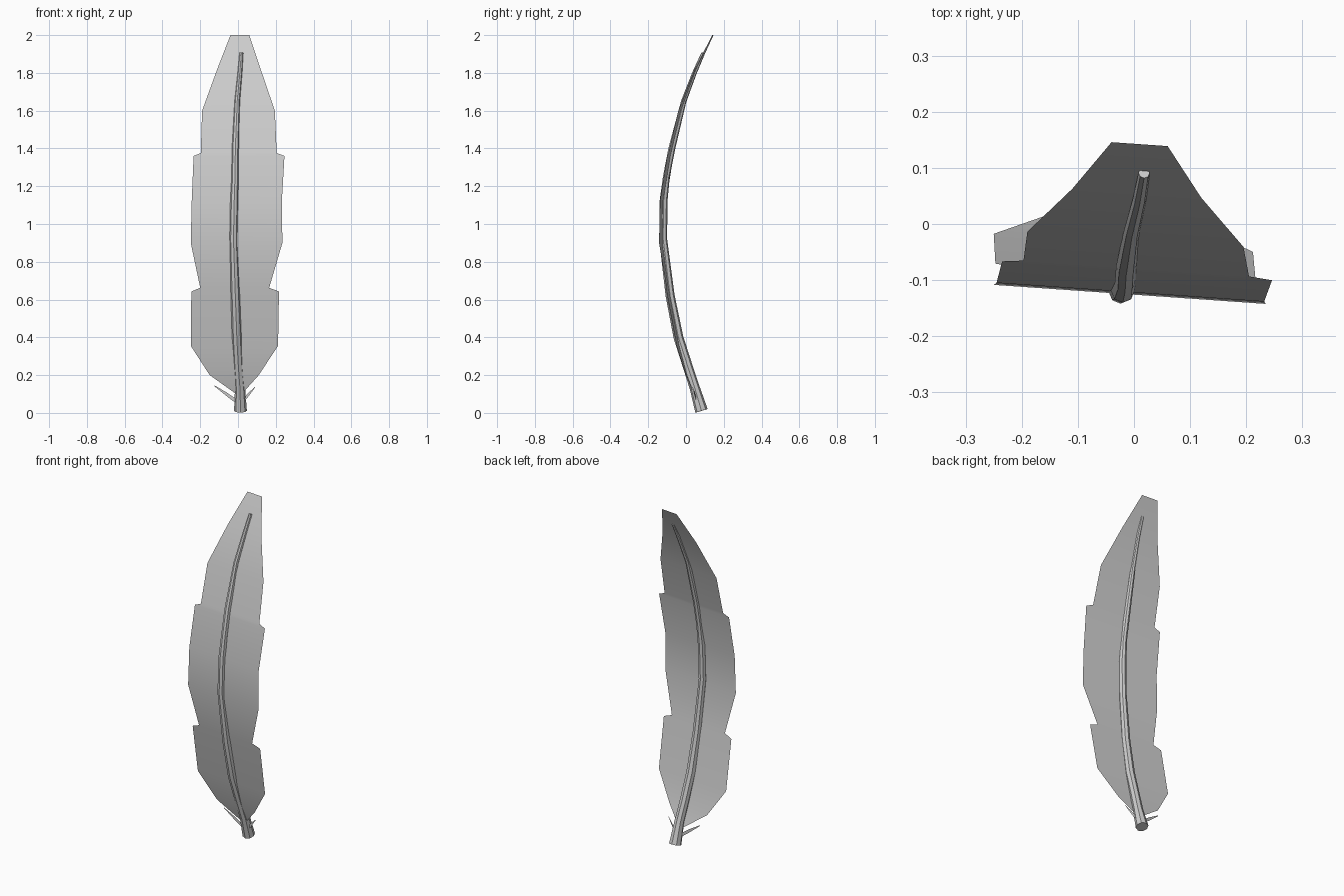
import bpy, bmesh, math
from mathutils import Vector

if "Cube" in bpy.data.objects:
    bpy.data.objects.remove(bpy.data.objects["Cube"])


def finish(bm, name):
    bmesh.ops.recalc_face_normals(bm, faces=bm.faces)
    me = bpy.data.meshes.new(name)
    bm.to_mesh(me)
    bm.free()
    ob = bpy.data.objects.new(name, me)
    bpy.context.collection.objects.link(ob)
    bpy.ops.object.select_all(action='DESELECT')
    bpy.context.view_layer.objects.active = ob
    ob.select_set(True)
    bpy.ops.object.shade_smooth_by_angle(angle=math.radians(40))
    return ob


def tube(name, path, sides=8):
    """Tapered tube through (x, y, z, radius) points, capped."""
    bm = bmesh.new()
    pts = [Vector(p[:3]) for p in path]
    rings = []
    for i, p in enumerate(pts):
        t = (pts[min(i + 1, len(pts) - 1)] - pts[max(i - 1, 0)]).normalized()
        u = (Vector((1, 0, 0)) - t * t.x).normalized()
        v = t.cross(u)
        rings.append([bm.verts.new(p + path[i][3] * (
            u * math.cos(math.tau * k / sides) + v * math.sin(math.tau * k / sides)))
            for k in range(sides)])
    for a, b in zip(rings, rings[1:]):
        for k in range(sides):
            n = (k + 1) % sides
            bm.faces.new((a[k], a[n], b[n], b[k]))
    bm.faces.new(rings[0])
    bm.faces.new(rings[-1])
    return finish(bm, name)


# Curved vane sheet with two stepped notches: z, y at centre, left x, right x
rows = [(0.10, 0.045, -0.01, 0.02), (0.20, 0.007, -0.15, 0.11),
        (0.355, -0.035, -0.25, 0.212), (0.643, -0.088, -0.247, 0.217),
        (0.662, -0.092, -0.20, 0.165), (0.90, -0.126, -0.25, 0.235),
        (1.12, -0.122, -0.245, 0.232), (1.36, -0.083, -0.235, 0.246),
        (1.376, -0.079, -0.197, 0.205), (1.60, -0.027, -0.19, 0.195),
        (1.82, 0.055, -0.11, 0.12), (2.00, 0.143, -0.04, 0.06)]
bm = bmesh.new()
strip = [[bm.verts.new((x, y - 0.07 * x, z)) for x in (xl, xr)]
         for z, y, xl, xr in rows]
for a, b in zip(strip, strip[1:]):
    bm.faces.new((a[0], a[1], b[1], b[0]))
finish(bm, "vane")

# Tapered central shaft
tube("shaft", [(0.013, 0.082, 0.011, 0.034), (0.011, 0.047, 0.13, 0.027),
               (0.002, 0.008, 0.25, 0.026), (-0.006, -0.04, 0.40, 0.026),
               (-0.014, -0.084, 0.62, 0.024), (-0.024, -0.121, 0.92, 0.021),
               (-0.02, -0.119, 1.12, 0.021), (-0.016, -0.104, 1.25, 0.018),
               (-0.014, -0.075, 1.40, 0.018), (-0.004, -0.012, 1.65, 0.014),
               (0.01, 0.045, 1.80, 0.012), (0.018, 0.091, 1.905, 0.01)])

# Small pointed barbs at the base
for side, root, tip in (("left", (0.0, 0.06, 0.055), (-0.125, 0.05, 0.145)),
                        ("right", (0.02, 0.06, 0.055), (0.09, 0.035, 0.137))):
    bm = bmesh.new()
    r, t = Vector(root), Vector(tip)
    off = Vector((0, 0, 0.012))
    m = r.lerp(t, 0.5)
    bm.faces.new([bm.verts.new(p) for p in
                  (r - off, m - off * 0.8, t - off * 0.3, t + off * 0.1, m + off * 0.8, r + off)])
    finish(bm, side + "_barb")
